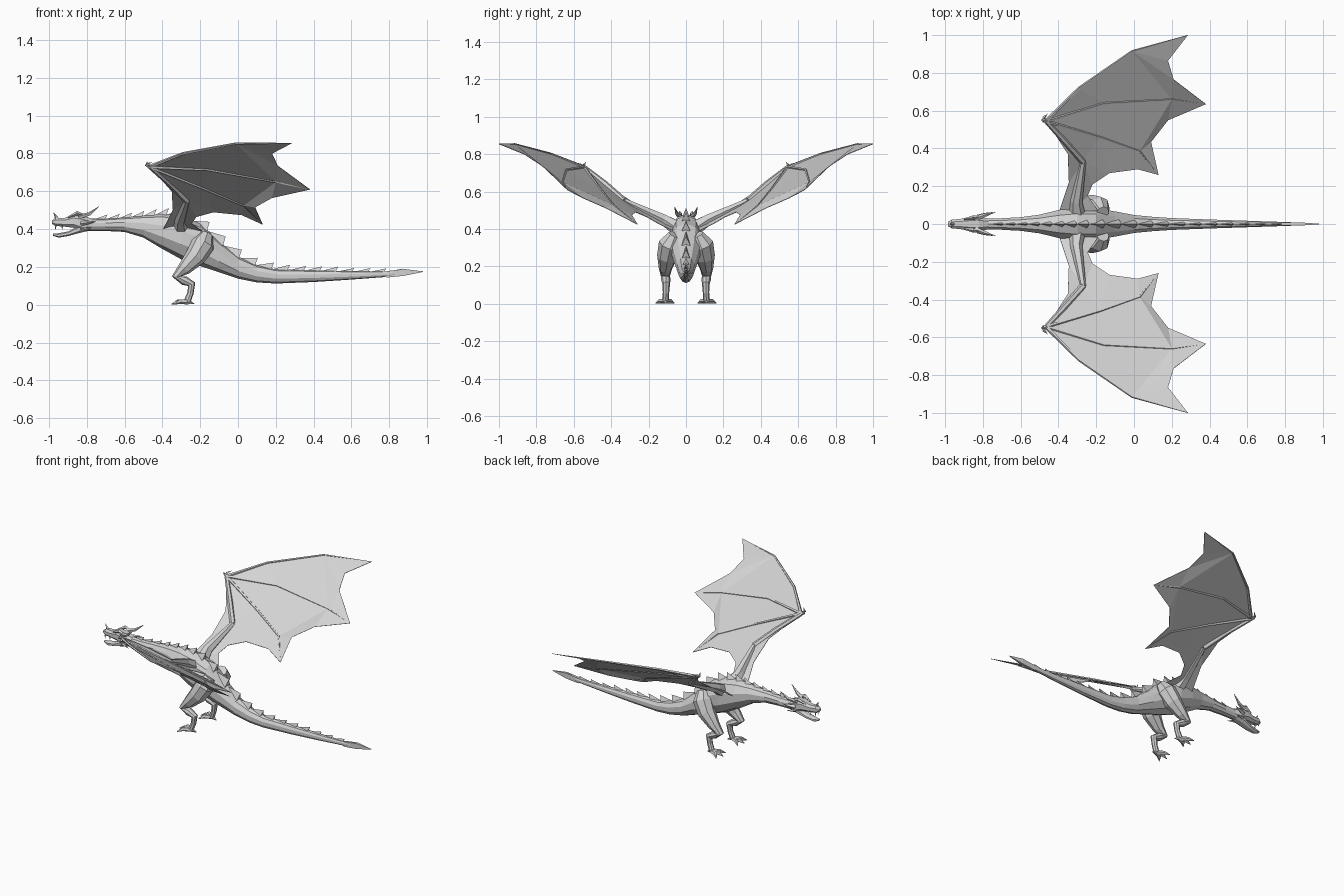
import bpy, bmesh, math
from mathutils import Vector

if "Cube" in bpy.data.objects:
    bpy.data.objects.remove(bpy.data.objects["Cube"])

grey = bpy.data.materials.new("grey scales")
grey.diffuse_color = (0.65, 0.65, 0.65, 1)
grey.use_nodes = True
grey.node_tree.nodes["Principled BSDF"].inputs["Base Color"].default_value = grey.diffuse_color


def finish(bm, name, mirror=False):
    bmesh.ops.recalc_face_normals(bm, faces=bm.faces)
    me = bpy.data.meshes.new(name)
    bm.to_mesh(me)
    bm.free()
    me.materials.append(grey)
    ob = bpy.data.objects.new(name, me)
    bpy.context.collection.objects.link(ob)
    if mirror:
        m = ob.modifiers.new("both sides", 'MIRROR')
        m.use_axis = (False, True, False)
        m.use_mirror_merge = False
    return ob


def skin(bm, rings):
    """Join rings of points into a closed tube."""
    vs = [[bm.verts.new(p) for p in r] for r in rings]
    n = len(vs[0])
    for a, b in zip(vs, vs[1:]):
        for i in range(n):
            j = (i + 1) % n
            bm.faces.new((a[i], a[j], b[j], b[i]))
    bm.faces.new(vs[0])
    bm.faces.new(vs[-1])


def tube(bm, pts, radii, n=6):
    """Tapered limb along a path."""
    pts = [Vector(p) for p in pts]
    rings = []
    for i, (p, r) in enumerate(zip(pts, radii)):
        d = (pts[min(i + 1, len(pts) - 1)] - pts[max(i - 1, 0)]).normalized()
        up = Vector((0, 1, 0)) if abs(d.y) < 0.8 else Vector((0, 0, 1))
        u = d.cross(up).normalized()
        v = d.cross(u)
        rings.append([p + r * (math.cos(t) * u + math.sin(t) * v)
                      for t in (2 * math.pi * k / n for k in range(n))])
    skin(bm, rings)


def loft(bm, stations, n=10, power=1.0):
    """Upright oval sections along x: (x, top, bottom, half width)."""
    rings = []
    for x, top, bot, w in stations:
        ring = []
        for k in range(n):
            t = 2 * math.pi * (k + 0.5) / n
            c, s = math.cos(t), math.sin(t)
            c = math.copysign(abs(c) ** power, c)
            s = math.copysign(abs(s) ** power, s)
            ring.append((x, w * c, (top + bot) / 2 + (top - bot) / 2 * s))
        rings.append(ring)
    skin(bm, rings)


# Body, neck and tail
body = [(-.82, .455, .39, .03), (-.7, .455, .39, .032), (-.6, .462, .385, .038),
        (-.5, .472, .355, .052), (-.4, .482, .295, .078), (-.3, .472, .24, .093),
        (-.2, .43, .205, .088), (-.1, .335, .172, .07), (0, .255, .138, .05),
        (.1, .21, .118, .04), (.2, .187, .112, .033), (.4, .182, .12, .025),
        (.6, .178, .133, .018), (.8, .176, .148, .011), (.9, .174, .16, .007)]
bm = bmesh.new()
loft(bm, body, 10)
finish(bm, "body")

# Tail blade
bm = bmesh.new()
loft(bm, [(.74, .168, .155, .006), (.79, .185, .137, .012), (.88, .196, .146, .012),
          (.98, .177, .173, .002)], 4)
finish(bm, "tail_blade")


def back_height(x):
    for a, b in zip(body, body[1:]):
        if a[0] <= x <= b[0]:
            return a[1] + (b[1] - a[1]) * (x - a[0]) / (b[0] - a[0])
    return body[-1][1]


# Backward swept spines from neck to tail
bm = bmesh.new()
x = -.77
while x < .84:
    big = max(0, 1 - abs(x + .2) / .45)
    length = .065 + .02 * (x > -.3)
    h, w = .03 + .022 * big, .009 + .016 * big
    if x > .45:
        h, w = .024, .007
    z0, z1 = back_height(x) - .006, back_height(x + length) - .008
    f, l, r, t = [bm.verts.new(p) for p in (
        (x, 0, z0), (x + length, w, z1), (x + length, -w, z1),
        (x + length + .015, 0, z1 + h))]
    for tri in ((f, l, t), (f, t, r), (l, r, t), (f, r, l)):
        bm.faces.new(tri)
    x += length
finish(bm, "back_spines")

# Head, jaw and nose horn
bm = bmesh.new()
loft(bm, [(-.985, .445, .428, .012), (-.965, .462, .415, .024), (-.92, .46, .412, .029),
          (-.87, .478, .405, .038), (-.82, .475, .385, .042), (-.77, .455, .395, .03)], 8, .8)
tube(bm, [(-.955, 0, .45), (-.976, 0, .488)], [.012, .001], 4)
finish(bm, "head")
bm = bmesh.new()
loft(bm, [(-.98, .377, .365, .009), (-.95, .379, .354, .02), (-.9, .388, .362, .026),
          (-.84, .42, .378, .034), (-.79, .42, .39, .028)], 8, .8)
finish(bm, "lower_jaw")

# Horns, brows, cheek fins and fangs
bm = bmesh.new()
tube(bm, [(-.84, .028, .465), (-.785, .048, .48), (-.735, .062, .52)], [.014, .01, .001], 5)
tube(bm, [(-.9, .026, .462), (-.85, .034, .484), (-.81, .035, .474)], [.004, .012, .004], 4)
tube(bm, [(-.83, .035, .43), (-.79, .05, .435), (-.75, .062, .44)], [.014, .009, .001], 4)
tube(bm, [(-.83, .03, .405), (-.775, .045, .395)], [.012, .001], 4)
for fx in (-.965, -.93):
    tube(bm, [(fx, .017, .42), (fx, .017, .397)], [.005, .001], 4)
finish(bm, "horns_and_fangs", True)

# Legs with three front toes and one back toe
bm = bmesh.new()
tube(bm, [(-.165, .06, .37), (-.185, .085, .32), (-.225, .1, .255), (-.285, .11, .19),
          (-.325, .11, .15), (-.285, .108, .128), (-.245, .106, .108), (-.252, .107, .06),
          (-.268, .11, .018)],
     [.035, .062, .055, .036, .025, .025, .021, .017, .018], 8)
finish(bm, "legs", True)
bm = bmesh.new()
for tx, ty in ((-.335, .062), (-.352, .112), (-.335, .162)):
    mid = ((tx - .268) / 2 - .01, (ty + .11) / 2, .016)
    tube(bm, [(-.262, .11, .016), mid, (tx, ty, .003)], [.014, .013, .002], 5)
tube(bm, [(-.265, .11, .016), (-.232, .105, .004)], [.014, .002], 5)
finish(bm, "toes", True)

# Wing landmarks
P = dict(
    S=(-.32, .07, .42), E=(-.27, .33, .55), W=(-.465, .545, .73),
    a1=(-.29, .72, .80), a2=(-.01, .915, .853), a3=(.285, 1.0, .855),
    b1=(-.16, .64, .715), b2=(.2, .66, .65), b3=(.38, .635, .61),
    c1=(-.18, .46, .615), c2=(.03, .385, .525), c3=(.13, .26, .425),
    e1=(.18, .865, .80), e2=(.21, .765, .735), e3=(.18, .55, .565), e4=(.09, .435, .515),
    g1=(.02, .29, .475), g2=(-.13, .27, .49), g3=(-.22, .21, .465),
    g4=(-.245, .15, .43), g5=(-.19, .07, .39),
    p1=(-.35, .37, .60), p2=(-.345, .22, .50), p3=(-.395, .07, .40))

# Wing membrane panels between the fingers
bm = bmesh.new()
V = {k: bm.verts.new(p) for k, p in P.items()}
for f in ("W a1 b1", "a1 a2 b2 b1", "a2 a3 e1", "a2 e1 e2", "a2 e2 b2", "e2 b3 b2",
          "W b1 c1", "b1 b2 c2 c1", "b2 b3 e3", "b2 e3 e4 c2", "c2 e4 c3",
          "W c1 E", "c1 c2 g1 g2", "c2 c3 g1", "c1 g2 E", "E g2 g3", "E g3 g4 S", "S g4 g5",
          "W E p1", "p1 E p2", "p2 E S p3"):
    bm.faces.new([V[k] for k in f.split()])
wing = finish(bm, "wing_membranes", True)
sol = wing.modifiers.new("thin", 'SOLIDIFY')
sol.thickness, sol.offset = .003, 0

# Wing arm, finger bones and wrist claws
bm = bmesh.new()
tube(bm, [(-.3, .04, .4), (-.305, .12, .45), P["E"]], [.045, .032, .016], 6)
tube(bm, [P["E"], (-.36, .43, .64), P["W"]], [.018, .016, .013], 6)
for k in "abc":
    tube(bm, [P["W"], P[k + "1"], P[k + "2"], P[k + "3"]], [.011, .008, .006, .001], 5)
tube(bm, [P["W"], (-.478, .565, .742), (-.455, .585, .755)], [.012, .009, .001], 4)
tube(bm, [P["W"], (-.485, .55, .74), (-.48, .535, .757)], [.012, .008, .001], 4)
finish(bm, "wing_bones", True)
